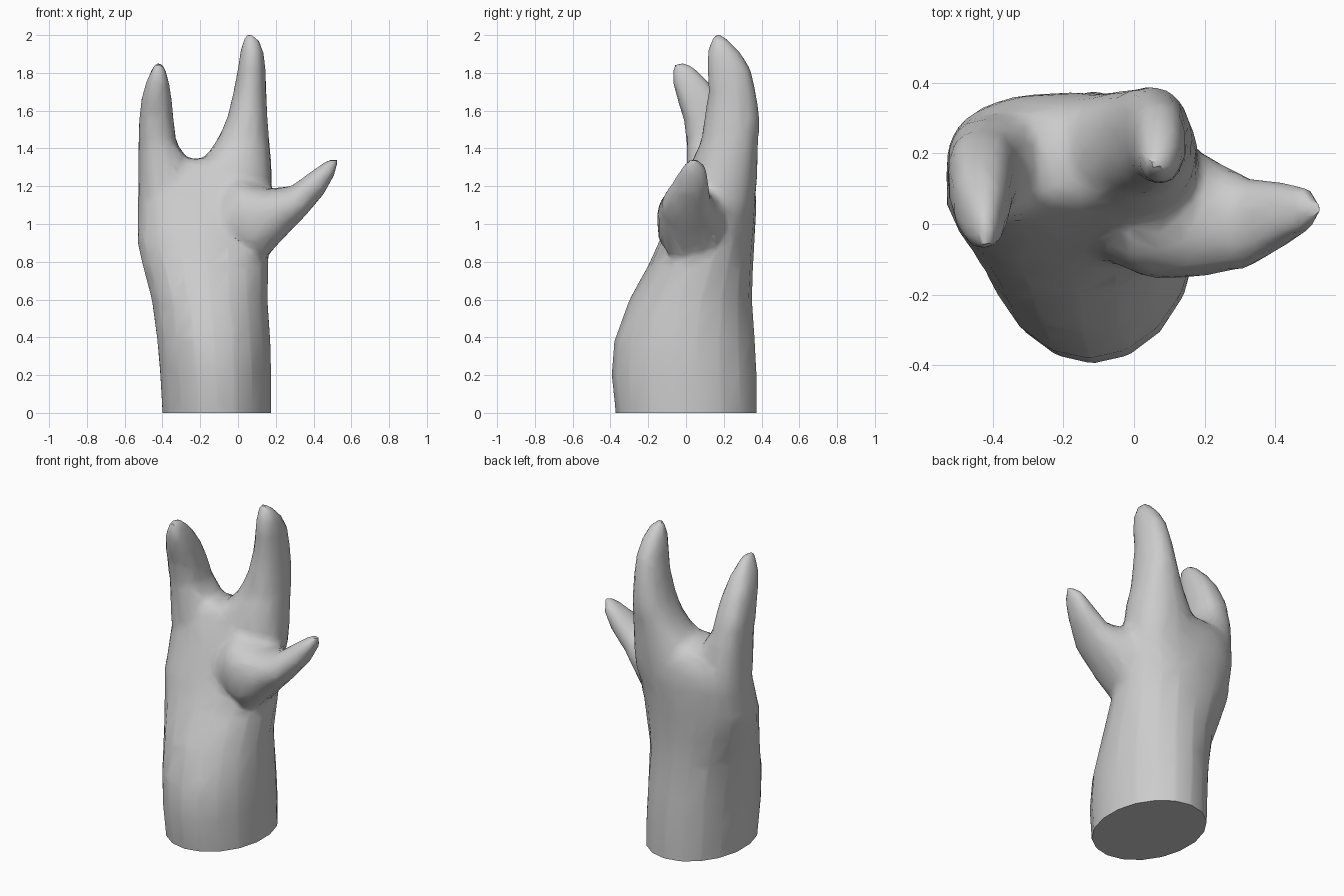
import bpy, bmesh
from math import cos, sin, pi, copysign
from mathutils import Vector

if "Cube" in bpy.data.objects:
    bpy.data.objects.remove(bpy.data.objects["Cube"])

grey = bpy.data.materials.new("plain grey")
grey.use_nodes = True
grey.diffuse_color = (0.6, 0.6, 0.6, 1)
grey.node_tree.nodes["Principled BSDF"].inputs["Base Color"].default_value = (0.6, 0.6, 0.6, 1)


def loft(name, rings, sides=14):
    """Skin rounded rings; each ring is (x0, z0, x1, z1, y_front, y_back, squareness)."""
    bm = bmesh.new()
    loops = []
    for x0, z0, x1, z1, y0, y1, power in rings:
        centre = Vector((x0 + x1, y0 + y1, z0 + z1)) / 2
        across = Vector((x1 - x0, 0, z1 - z0)) / 2
        depth = Vector((0, y1 - y0, 0)) / 2
        loop = []
        for i in range(sides):
            a = 2 * pi * (i + 0.5) / sides
            c, s = (copysign(abs(t) ** (2 / power), t) for t in (cos(a), sin(a)))
            loop.append(bm.verts.new(centre + across * c + depth * s))
        loops.append(loop)
    for low, high in zip(loops, loops[1:]):
        for i in range(sides):
            j = (i + 1) % sides
            bm.faces.new((low[i], low[j], high[j], high[i]))
    bm.faces.new(loops[0][::-1])
    bm.faces.new(loops[-1])
    bmesh.ops.recalc_face_normals(bm, faces=bm.faces)
    mesh = bpy.data.meshes.new(name)
    bm.to_mesh(mesh)
    bm.free()
    mesh.materials.append(grey)
    obj = bpy.data.objects.new(name, mesh)
    bpy.context.collection.objects.link(obj)
    return obj


def level(z, x0, x1, y0, y1, power=2.2):
    return (x0, z, x1, z, y0, y1, power)


def slanted(x0, z0, x1, z1, y0, y1):
    return (x0, z0, x1, z1, y0, y1, 2.2)


def apply_modifier(kind, **settings):
    mod = hand.modifiers.new(kind.lower(), kind)
    for key, value in settings.items():
        setattr(mod, key, value)
    bpy.ops.object.modifier_apply(modifier=mod.name)


# Wrist and palm, rounding over at the web between the fingers
hand = loft("hand", [
    level(-.1, -.405, .18, -.36, .375, 2),
    level(.02, -.405, .18, -.375, .375, 2),
    level(.2, -.415, .18, -.395, .375, 2),
    level(.38, -.43, .175, -.38, .365, 2),
    level(.6, -.46, .16, -.3, .35, 2),
    level(.78, -.508, .165, -.2, .355, 2.1),
    level(.9, -.535, .165, -.145, .362),
    level(1.1, -.535, .18, -.06, .375, 2.5),
    level(1.2, -.53, .18, -.015, .368, 2.5),
    level(1.28, -.5, .16, .02, .335, 2.4),
    level(1.32, -.46, .1, .05, .28),
    level(1.345, -.38, .02, .08, .18),
], sides=18)

# Upright finger on the thumb side
index_finger = loft("index_finger", [
    level(.9, -.2, .08, .06, .3),
    level(1.1, -.22, .175, .02, .365),
    level(1.22, -.23, .185, .01, .378),
    level(1.34, -.19, .18, .03, .382),
    level(1.42, -.128, .17, .07, .385),
    level(1.5, -.085, .163, .09, .388),
    level(1.57, -.056, .157, .1, .388),
    level(1.7, -.025, .15, .12, .37),
    level(1.82, -.002, .147, .113, .34),
    level(1.91, .012, .135, .115, .285),
    level(1.97, .028, .112, .135, .225),
    level(2.0, .04, .08, .155, .185),
])

# Outer finger, leaning forward
little_finger = loft("little_finger", [
    level(.9, -.48, -.28, .02, .26),
    level(1.2, -.53, -.25, 0, .315, 2.6),
    level(1.36, -.53, -.28, 0, .305, 2.6),
    level(1.44, -.528, -.328, 0, .28, 2.6),
    level(1.55, -.524, -.34, -.01, .24, 2.6),
    level(1.66, -.512, -.35, -.045, .185, 2.6),
    level(1.75, -.487, -.365, -.07, .12, 2.4),
    level(1.82, -.455, -.385, -.07, .05),
    level(1.85, -.435, -.405, -.055, 0),
])

# Thumb with its fleshy root on the palm
thumb = loft("thumb", [
    slanted(-.04, .86, -.12, 1.12, -.1, .2),
    slanted(.12, .79, -.02, 1.24, -.16, .25),
    slanted(.24, .92, .16, 1.19, -.153, .2),
    slanted(.36, 1.045, .28, 1.2, -.123, .13),
    slanted(.46, 1.165, .39, 1.28, -.06, .117),
    slanted(.512, 1.265, .46, 1.327, -.017, .102),
    slanted(.53, 1.335, .505, 1.347, .025, .055),
])

# Fuse the digits into the palm and even out the surface
bpy.ops.object.select_all(action="DESELECT")
bpy.context.view_layer.objects.active = hand
hand.select_set(True)
for digit in (index_finger, little_finger, thumb):
    apply_modifier("BOOLEAN", operation="UNION", solver="EXACT", object=digit)
    bpy.data.objects.remove(digit)
apply_modifier("REMESH", mode="VOXEL", voxel_size=0.018)

# Soften the joints, then cut the wrist flat
bm = bmesh.new()
bm.from_mesh(hand.data)
joints = [v for v in bm.verts if .95 < v.co.z < 1.48 and v.co.x < .28]
for _ in range(14):
    bmesh.ops.smooth_vert(bm, verts=joints, factor=0.5,
                          use_axis_x=True, use_axis_y=True, use_axis_z=True)
cut = bmesh.ops.bisect_plane(bm, geom=bm.verts[:] + bm.edges[:] + bm.faces[:],
                             plane_co=(0, 0, 0), plane_no=(0, 0, -1), clear_outer=True)
rim = [e for e in cut["geom_cut"] if isinstance(e, bmesh.types.BMEdge)]
bmesh.ops.holes_fill(bm, edges=rim, sides=0)
bm.to_mesh(hand.data)
bm.free()

# Reduce to broad facets with soft shading
apply_modifier("DECIMATE", ratio=0.06)
bpy.ops.object.shade_smooth_by_angle(angle=0.7)
